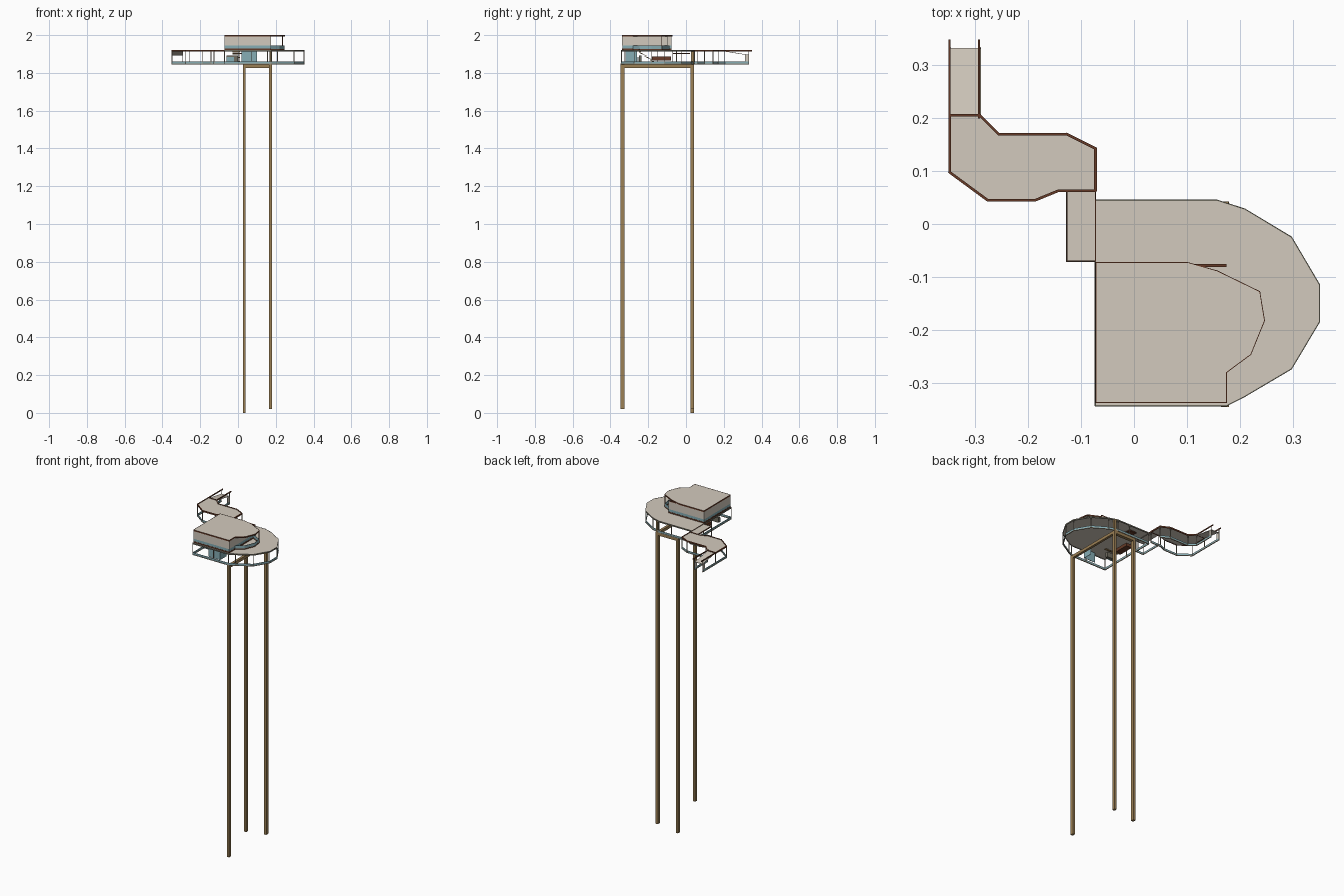
import bpy, bmesh, math
from mathutils import Vector, Matrix

if "Cube" in bpy.data.objects:
    bpy.data.objects.remove(bpy.data.objects["Cube"])


def material(name, rgb):
    m = bpy.data.materials.new(name)
    m.diffuse_color = (*rgb, 1)
    m.use_nodes = True
    m.node_tree.nodes["Principled BSDF"].inputs["Base Color"].default_value = m.diffuse_color
    return m


PALE = material("pale boards", (0.65, 0.59, 0.51))
BROWN = material("dark brown trim", (0.13, 0.042, 0.02))
TAN = material("tan timber", (0.33, 0.215, 0.09))
TEAL = material("teal glass", (0.24, 0.42, 0.46))
GREY = material("dark grey edge", (0.16, 0.15, 0.115))
TAUPE = material("taupe frame", (0.34, 0.30, 0.23))


def finish(name, bm, mat):
    bmesh.ops.recalc_face_normals(bm, faces=bm.faces)
    me = bpy.data.meshes.new(name)
    bm.to_mesh(me)
    bm.free()
    me.materials.append(mat)
    ob = bpy.data.objects.new(name, me)
    bpy.context.collection.objects.link(ob)
    return ob


def add_box(bm, lo, hi):
    lo, hi = Vector(lo), Vector(hi)
    mid, size = (lo + hi) / 2, hi - lo
    bmesh.ops.create_cube(bm, size=1, matrix=Matrix.Translation(mid) @ Matrix.Diagonal((*size, 1)))


def box(name, lo, hi, mat):
    bm = bmesh.new()
    add_box(bm, lo, hi)
    return finish(name, bm, mat)


def plate(name, outline, z0, z1, mat):
    """Flat slab over an outline."""
    bm = bmesh.new()
    face = bm.faces.new([bm.verts.new((x, y, z0)) for x, y in outline])
    top = bmesh.ops.extrude_face_region(bm, geom=[face])["geom"]
    bmesh.ops.translate(bm, vec=(0, 0, z1 - z0), verts=[v for v in top if isinstance(v, bmesh.types.BMVert)])
    return finish(name, bm, mat)


def strip(name, path, z0, z1, t, mat, closed=False):
    """Upright band following a path."""
    bm = bmesh.new()
    ends = path[1:] + path[:1] if closed else path[1:]
    for a, b in zip(path, ends):
        a, b = Vector(a), Vector(b)
        d, c = b - a, (a + b) / 2
        bmesh.ops.create_cube(bm, size=1, matrix=Matrix.Translation((c.x, c.y, (z0 + z1) / 2))
                              @ Matrix.Rotation(math.atan2(d.y, d.x), 4, "Z")
                              @ Matrix.Diagonal((d.length + t * 0.6, t, z1 - z0, 1)))
    return finish(name, bm, mat)


def posts(name, points, z0, z1, w, mat):
    bm = bmesh.new()
    for x, y in points:
        add_box(bm, (x - w / 2, y - w / 2, z0), (x + w / 2, y + w / 2, z1))
    return finish(name, bm, mat)


# Support legs and the beams joining them
for name, x, y, z in (("front_leg", 0.172, -0.336, 0.02),
                      ("back_right_leg", 0.172, 0.033, 0.02),
                      ("back_left_leg", 0.033, 0.033, 0.0)):
    box(name, (x - 0.0075, y - 0.010, z), (x + 0.0075, y + 0.010, 1.845), TAN)
box("side_beam", (0.1645, -0.346, 1.827), (0.1795, 0.043, 1.845), TAN)
box("back_beam", (0.0255, 0.023, 1.827), (0.1795, 0.043, 1.845), TAN)
box("corner_post", (0.167, 0.03, 1.845), (0.179, 0.043, 1.916), TAN)

# Main deck: rounded roof slab, frame and glazed skirting
deck = [(-.073, .045), (.157, .045), (.21, .028), (.298, -.025), (.351, -.115),
        (.351, -.185), (.298, -.274), (.21, -.326), (.175, -.344), (-.073, -.344)]
deck_in = [(x * 0.996, -.149 + (y + .149) * 0.994) for x, y in deck]
plate("deck_roof", deck, 1.916, 1.920, PALE)
strip("deck_roof_rim", deck, 1.912, 1.9205, 0.002, GREY, True)
strip("deck_bottom_frame", deck_in, 1.845, 1.849, 0.005, TAUPE, True)
strip("deck_glass_skirt", deck_in, 1.849, 1.860, 0.002, TEAL, True)
posts("deck_posts", deck_in + [(.07, -.341), (-.071, -.15), (-.071, -.05), (.07, .044)],
      1.845, 1.916, 0.0035, TAUPE)

# Covered walkway winding away from the deck
walk = [(-.349, .206), (-.349, .098), (-.277, .045), (-.187, .045), (-.143, .063), (-.073, .063),
        (-.073, .143), (-.127, .17), (-.256, .17), (-.292, .206)]
walk_left = [(-.349, .333)] + walk[:6]
walk_right = walk[6:] + [(-.292, .333)]
plate("walkway_roof", walk, 1.914, 1.918, PALE)
strip("walkway_roof_rim", walk, 1.912, 1.921, 0.005, BROWN, True)
for side, path in (("left", walk_left), ("right", walk_right)):
    strip(f"walkway_{side}_frame", path, 1.845, 1.849, 0.005, TAUPE)
    strip(f"walkway_{side}_glass", path, 1.849, 1.859, 0.002, TEAL)
    posts(f"walkway_{side}_posts", path, 1.845, 1.914, 0.0035, TAUPE)

# Link between deck and walkway
link = [(-.127, .063), (-.127, -.07), (-.073, -.07), (-.073, .063)]
plate("link_roof", link, 1.914, 1.918, PALE)
strip("link_rim", link, 1.914, 1.921, 0.002, BROWN, True)
strip("link_frame", link[:3], 1.845, 1.849, 0.004, TAUPE)
strip("link_glass", link[:3], 1.849, 1.859, 0.002, TEAL)
posts("link_posts", link[:3], 1.845, 1.914, 0.0035, TAUPE)

# Sloping end canopy with long rafters
canopy = plate("end_canopy", [(-.347, .206), (-.294, .206), (-.294, .333), (-.347, .333)], 0, 0.003, PALE)
for v in canopy.data.vertices:
    v.co.z += 1.913 - (v.co.y - .206) * 0.16
for side, x in (("left", -.349), ("right", -.293)):
    box(f"{side}_rafter", (x - .002, .2, 1.914), (x + .002, .349, 1.921), BROWN)
    box(f"{side}_end_panel", (x - .001, .312, 1.859), (x + .001, .333, 1.894), PALE)

# Upper cabin: walls, glazed band, roof and rounded veranda
roof = [(-.072, -.073), (.102, -.073), (.158, -.089), (.238, -.128), (.247, -.183),
        (.221, -.247), (.175, -.281), (.175, -.338), (-.072, -.338)]
walls = [(.174, -.10), (.174, -.336), (-.070, -.336), (-.070, -.078), (.174, -.078)]
plate("cabin_roof", roof, 1.996, 1.9995, PALE)
strip("cabin_roof_rim", roof, 1.992, 2.0, 0.0015, BROWN, True)
strip("cabin_base_trim", walls, 1.920, 1.928, 0.004, BROWN)
strip("cabin_window_band", walls, 1.928, 1.944, 0.002, TEAL)
strip("cabin_walls", walls, 1.944, 1.996, 0.003, PALE)
box("cabin_wall_cap", (.118, -.081, 1.992), (.175, -.076, 1.998), BROWN)
veranda = [(x * .99, y) for x, y in roof[2:7]]
strip("veranda_base", veranda, 1.920, 1.926, 0.003, BROWN)
strip("veranda_glass", veranda, 1.926, 1.944, 0.002, TEAL)
posts("veranda_posts", veranda[1:2], 1.92, 1.996, 0.003, BROWN)

# Lower room: glazed corner, cupboard, bench, counter and stairs
strip("lower_glass_room", [(.02, -.32), (.10, -.32), (.10, -.26)], 1.85, 1.912, 0.002, TEAL)
box("cupboard", (-.06, -.25, 1.86), (0, -.235, 1.892), GREY)
box("cupboard_glass", (-.06, -.257, 1.858), (-.02, -.251, 1.885), TEAL)
box("bench", (-.05, -.18, 1.866), (-.01, -.08, 1.886), BROWN)
box("hanging_shelf", (0, -.07, 1.899), (.05, .02, 1.906), BROWN)
bm = bmesh.new()
for i in range(8):
    y, z = -.25 + i * .01, 1.908 - i * .007
    add_box(bm, (-.03, y, z), (.01, y + .011, z + .004))
finish("stairs", bm, TAN)
